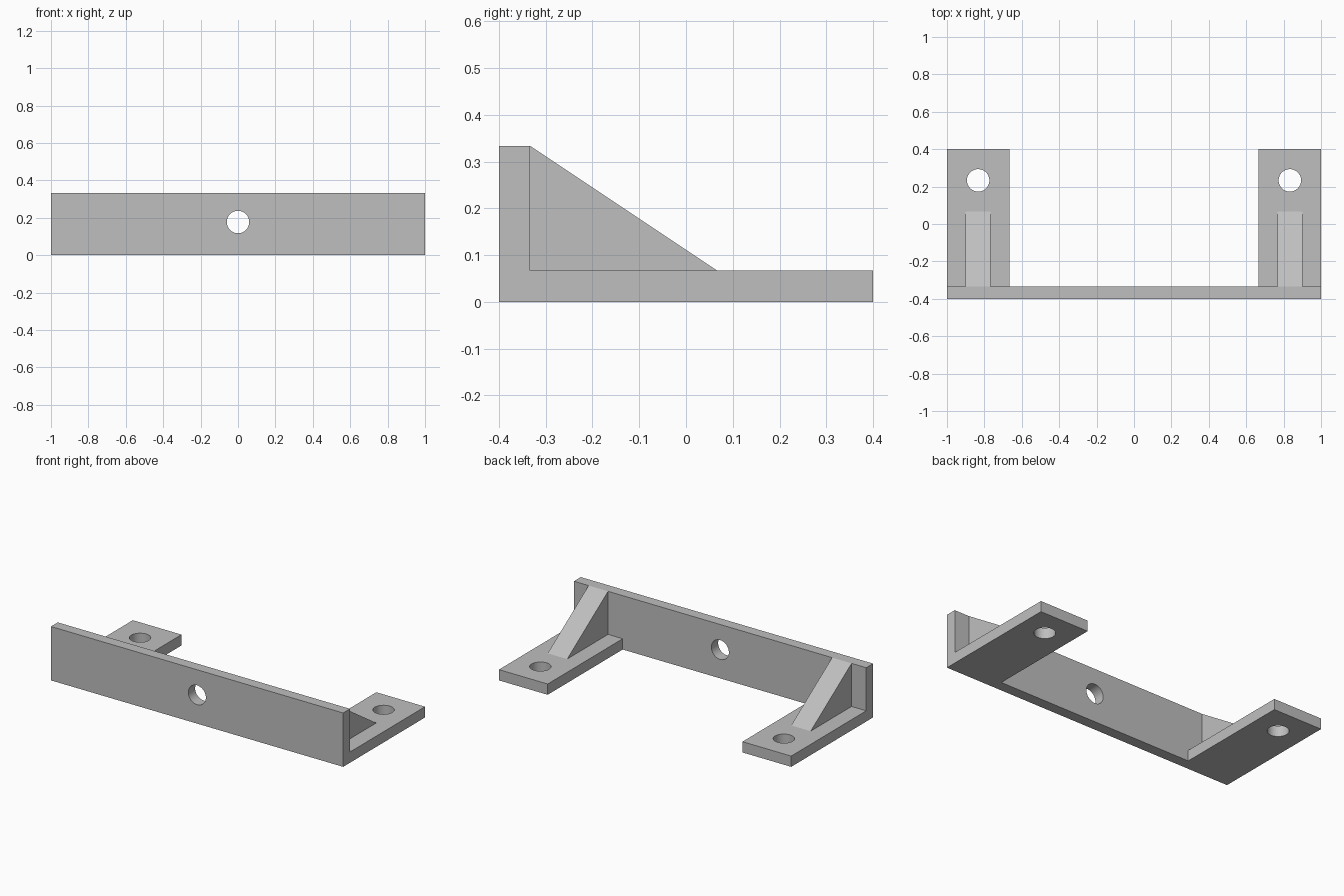
import bpy, bmesh
from math import radians
from mathutils import Matrix, Vector

cube = bpy.data.objects.get("Cube")
if cube:
    bpy.data.objects.remove(cube, do_unlink=True)

# Main dimensions
T = 0.0667              # sheet thickness
H = 0.3333              # wall height
Y0, Y1 = -0.4, 0.4      # front and back limits
WALL = Y0 + T           # back face of the wall
FOOT_X = 0.8333         # foot centre line
FOOT_W = 0.3333
RIB_W = 0.1333
HOLE_R = 0.06

grey = bpy.data.materials.new("plain grey")
grey.use_nodes = True
colour = (0.52, 0.52, 0.52, 1)
grey.diffuse_color = colour
grey.node_tree.nodes["Principled BSDF"].inputs["Base Color"].default_value = colour


def add_object(name, bm):
    bmesh.ops.recalc_face_normals(bm, faces=bm.faces)
    mesh = bpy.data.meshes.new(name)
    bm.to_mesh(mesh)
    bm.free()
    mesh.materials.append(grey)
    ob = bpy.data.objects.new(name, mesh)
    bpy.context.collection.objects.link(ob)
    return ob


def extrude_x(name, profile, centre, width):
    """Extrude a side profile of (y, z) points along x."""
    bm = bmesh.new()
    face = bm.faces.new([bm.verts.new((centre - width / 2, y, z)) for y, z in profile])
    grown = bmesh.ops.extrude_face_region(bm, geom=[face])["geom"]
    verts = [g for g in grown if isinstance(g, bmesh.types.BMVert)]
    bmesh.ops.translate(bm, verts=verts, vec=(width, 0, 0))
    return add_object(name, bm)


def cylinder(name, centre, rotation=Matrix()):
    bm = bmesh.new()
    bmesh.ops.create_cone(bm, cap_ends=True, segments=48, radius1=HOLE_R, radius2=HOLE_R,
                          depth=T * 3, matrix=Matrix.Translation(Vector(centre)) @ rotation)
    ob = add_object(name, bm)
    ob.hide_render = True
    return ob


def combine(target, other, operation):
    """Apply a boolean and discard the second object."""
    mod = target.modifiers.new(operation.lower(), "BOOLEAN")
    mod.operation, mod.object, mod.solver = operation, other, "EXACT"
    bpy.context.view_layer.update()
    evaluated = target.evaluated_get(bpy.context.evaluated_depsgraph_get())
    mesh = bpy.data.meshes.new_from_object(evaluated)
    target.modifiers.clear()
    target.data = mesh
    bpy.data.objects.remove(other, do_unlink=True)


# Front wall
bracket = extrude_x("mounting_bracket", [(Y0, 0), (WALL, 0), (WALL, H), (Y0, H)], 0, 2)

# Feet and sloping ribs on both sides, joined to the wall
for side, s in (("left", 1), ("right", -1)):
    foot = extrude_x(side + "_foot", [(Y0, 0), (Y1, 0), (Y1, T), (Y0, T)], s * FOOT_X, FOOT_W)
    combine(bracket, foot, "UNION")
    rib = extrude_x(side + "_rib", [(WALL, T), (WALL + 0.4, T), (WALL, H)], s * FOOT_X, RIB_W)
    combine(bracket, rib, "UNION")
    combine(bracket, cylinder(side + "_hole", (s * FOOT_X, 0.2333, T / 2)), "DIFFERENCE")

# Hole through the middle of the wall
combine(bracket, cylinder("wall_hole", (0, Y0 + T / 2, 0.177), Matrix.Rotation(radians(90), 4, "X")),
        "DIFFERENCE")

# Smooth hole walls, sharp corners everywhere else
bpy.ops.object.select_all(action="DESELECT")
bracket.select_set(True)
bpy.context.view_layer.objects.active = bracket
bpy.ops.object.shade_smooth_by_angle(angle=radians(30))
